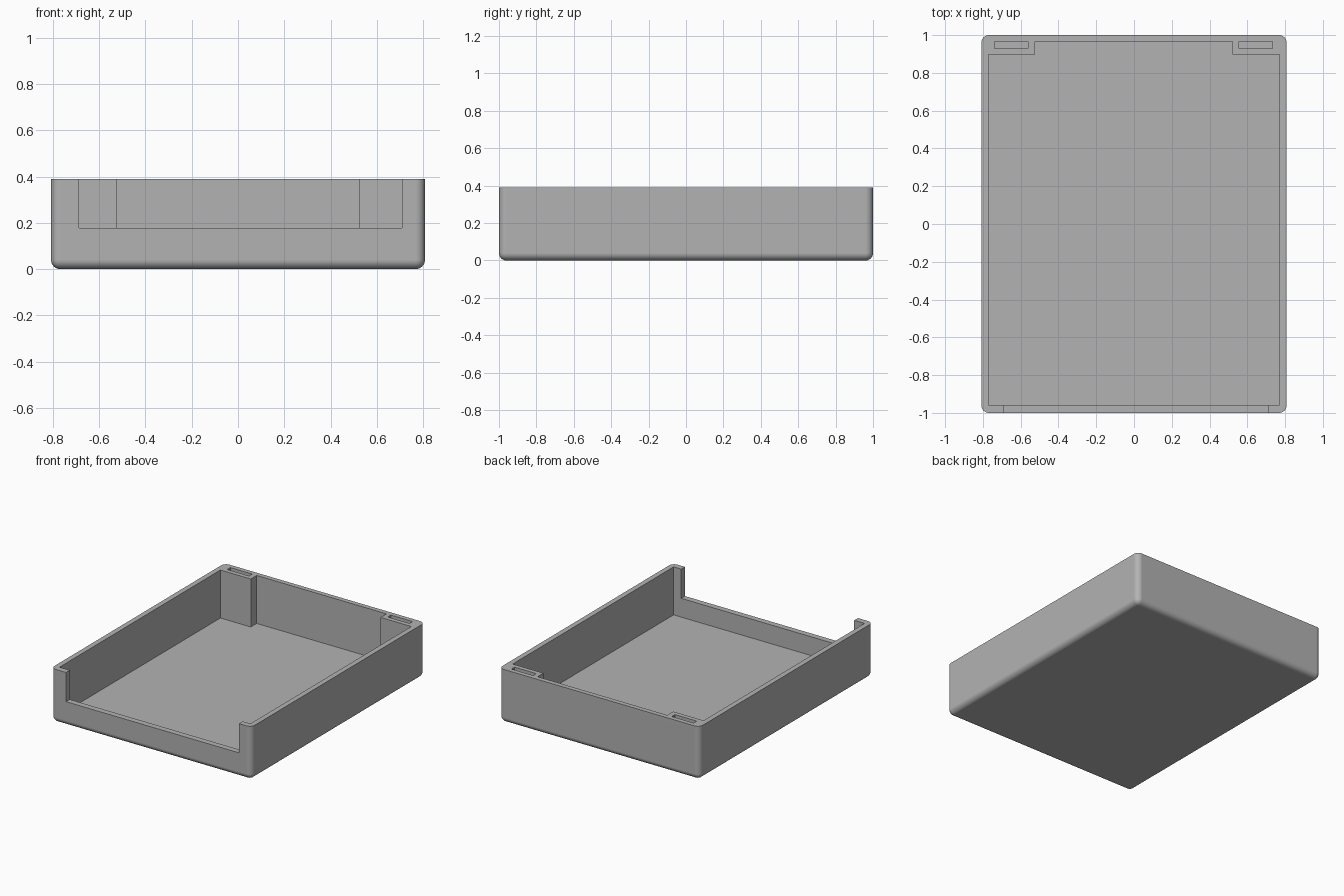
import bpy, bmesh

old = bpy.data.objects.get("Cube")
if old:
    bpy.data.objects.remove(old, do_unlink=True)

TOP, FLOOR = 0.39, 0.04
ABOVE = TOP + 0.1

grey = bpy.data.materials.new("plain grey")
grey.use_nodes = True
grey.diffuse_color = (0.45, 0.45, 0.45, 1)
grey.node_tree.nodes["Principled BSDF"].inputs["Base Color"].default_value = grey.diffuse_color


def prism(name, outline, z0, z1, radius=0):
    """Extrude an outline from z0 to z1; round all edges except the top rim."""
    bm = bmesh.new()
    base = bm.faces.new([bm.verts.new((x, y, z0)) for x, y in outline])
    ext = bmesh.ops.extrude_face_region(bm, geom=[base])
    for v in ext["geom"]:
        if isinstance(v, bmesh.types.BMVert):
            v.co.z = z1
    bmesh.ops.recalc_face_normals(bm, faces=bm.faces)
    if radius:
        rounded = [e for e in bm.edges if min(v.co.z for v in e.verts) < z1 - 1e-4]
        bmesh.ops.bevel(bm, geom=rounded, offset=radius, segments=8,
                        profile=0.5, affect='EDGES')
    mesh = bpy.data.meshes.new(name)
    bm.to_mesh(mesh)
    bm.free()
    mesh.materials.append(grey)
    obj = bpy.data.objects.new(name, mesh)
    bpy.context.collection.objects.link(obj)
    return obj


def rect(x0, x1, y0, y1):
    return [(x0, y0), (x1, y0), (x1, y1), (x0, y1)]


# Outer body with rounded corners and underside
tray = prism("tray", rect(-0.808, 0.808, -1, 1), 0, TOP, 0.04)

# Cavity outline leaves a solid block in each back corner
cavity = [(-0.77, -0.957), (0.77, -0.957), (0.77, 0.897), (0.522, 0.897),
          (0.522, 0.965), (-0.525, 0.965), (-0.525, 0.897), (-0.77, 0.897)]
cutters = [
    prism("cavity_cutter", cavity, FLOOR, ABOVE),
    prism("front_opening_cutter", rect(-0.687, 0.709, -1.1, -0.9), 0.177, ABOVE),
    prism("right_slot_cutter", rect(-0.738, -0.562, 0.93, 0.966), FLOOR, ABOVE),
    prism("left_slot_cutter", rect(0.556, 0.732, 0.93, 0.966), FLOOR, ABOVE),
]

# Cut the shapes out, then discard the cutters
bpy.ops.object.select_all(action='DESELECT')
bpy.context.view_layer.objects.active = tray
tray.select_set(True)
for cutter in cutters:
    cutter.hide_render = True
    cut = tray.modifiers.new(cutter.name, 'BOOLEAN')
    cut.operation = 'DIFFERENCE'
    cut.solver = 'EXACT'
    cut.object = cutter
    bpy.ops.object.modifier_apply(modifier=cut.name)
    bpy.data.objects.remove(cutter, do_unlink=True)

# Smooth rounded edges, crisp rims, flat large faces
bpy.ops.object.shade_smooth_by_angle(angle=0.6)
weighted = tray.modifiers.new("flat_faces", 'WEIGHTED_NORMAL')
weighted.keep_sharp = True
